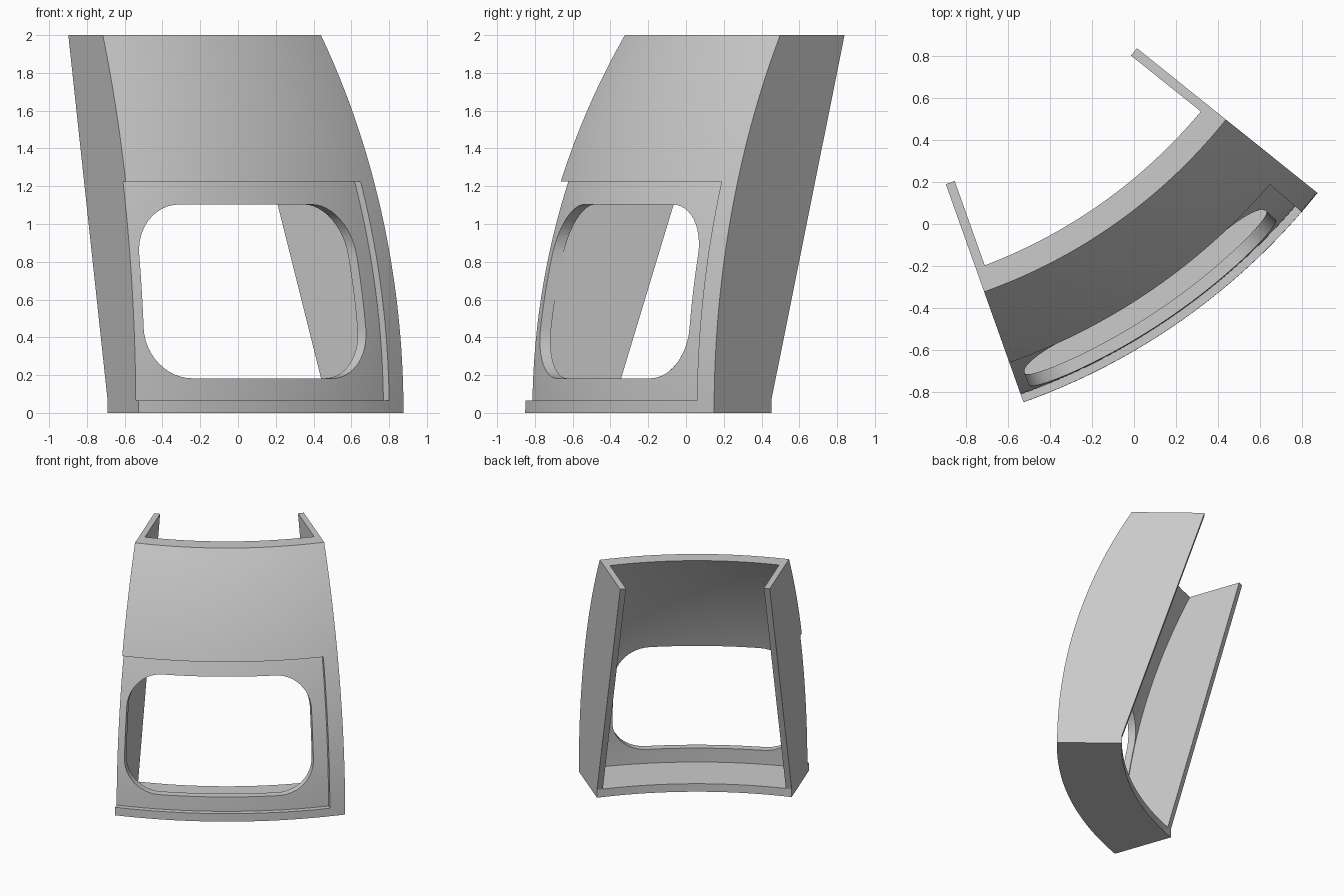
import bpy, bmesh
from math import radians, sin, cos, pi, sqrt
from mathutils import Vector

if "Cube" in bpy.data.objects:
    bpy.data.objects.remove(bpy.data.objects["Cube"])

# The part is a wedge of a domed hull swept around a distant vertical axis
AXIS = Vector((-1.586, 2.121, 0))
LEFT, RIGHT = radians(-70.4), radians(-38.7)
OUTER, SHIFT = 3.851, -0.696      # side curve radius and its radial shift
SHELL, WALL, RECESS = 0.1, 0.045, 0.04
FLOOR, TOP, RECESS_TOP = 0.066, 2.0, 1.226


def hull_radius(z, depth=0.0):
    return SHIFT + sqrt((OUTER - depth) ** 2 - z * z)


def hull_curve(z0, z1, depth=0.0, steps=28):
    heights = [z0 + (z1 - z0) * i / steps for i in range(steps + 1)]
    return [(hull_radius(z, depth), z) for z in heights]


def place(r, angle, z, offset=0.0):
    d = Vector((cos(angle), sin(angle), 0))
    side = Vector((-sin(angle), cos(angle), 0))
    return AXIS + r * d + offset * side + Vector((0, 0, z))


def loft(name, rings):
    """Closed solid through a list of matching point rings."""
    bm = bmesh.new()
    rows = [[bm.verts.new(p) for p in ring] for ring in rings]
    n = len(rows[0])
    for a, b in zip(rows, rows[1:]):
        for i in range(n):
            j = (i + 1) % n
            bm.faces.new((a[i], a[j], b[j], b[i]))
    bm.faces.new(rows[0])
    bm.faces.new(rows[-1])
    bmesh.ops.recalc_face_normals(bm, faces=bm.faces)
    mesh = bpy.data.meshes.new(name)
    bm.to_mesh(mesh)
    bm.free()
    obj = bpy.data.objects.new(name, mesh)
    bpy.context.collection.objects.link(obj)
    return obj


def wedge(name, profile, a0, a1, inset=0.0, steps=36):
    rings = []
    for i in range(steps + 1):
        t = i / steps
        angle = a0 + (a1 - a0) * t
        rings.append([place(r, angle, z, inset * (1 - 2 * t)) for r, z in profile])
    return loft(name, rings)


def cut(obj, cutter):
    cutter.hide_render = True
    mod = obj.modifiers.new("cut", 'BOOLEAN')
    mod.operation = 'DIFFERENCE'
    mod.solver = 'EXACT'
    mod.object = cutter
    bpy.context.view_layer.objects.active = obj
    bpy.ops.object.modifier_apply(modifier=mod.name)
    bpy.data.objects.remove(cutter)


# Solid block: domed front, slanted straight back
body = wedge("window_frame_shell",
             hull_curve(0, TOP) + [(2.05, TOP), (2.67, FLOOR), (2.67, 0)],
             LEFT, RIGHT)

# Hollow behind the shell, leaving two side walls and a floor
cut(body, wedge("cavity_cutter",
                hull_curve(FLOOR, TOP + 0.1, SHELL) + [(1.2, TOP + 0.1), (1.2, FLOOR)],
                LEFT, RIGHT, WALL))

# Shallow recessed panel, open at the left edge
cut(body, wedge("recess_cutter",
                hull_curve(FLOOR, RECESS_TOP, RECESS) + [(3.6, RECESS_TOP), (3.6, FLOOR)],
                LEFT - 0.05, radians(-40.85)))

# Rounded window opening
w0, w1 = radians(-69.4), radians(-42.9)
z0, z1 = 0.183, 1.103
corner, turn = 0.265, 0.265 / 3.03
outline = []
for k, (a, z) in enumerate([(w1 - turn, z1 - corner), (w0 + turn, z1 - corner),
                            (w0 + turn, z0 + corner), (w1 - turn, z0 + corner)]):
    for i in range(13):
        t = (k + i / 12) * pi / 2
        outline.append((a + turn * cos(t), z + corner * sin(t)))
cut(body, loft("window_cutter",
               [[place(r, a, z) for a, z in outline] for r in (2.65, 3.5)]))

# Material and shading
grey = bpy.data.materials.new("plain_grey")
grey.use_nodes = True
colour = (0.6, 0.6, 0.6, 1)
grey.diffuse_color = colour
grey.node_tree.nodes["Principled BSDF"].inputs["Base Color"].default_value = colour
body.data.materials.clear()
body.data.materials.append(grey)
for poly in body.data.polygons:
    poly.material_index = 0

bpy.ops.object.select_all(action='DESELECT')
body.select_set(True)
bpy.context.view_layer.objects.active = body
bpy.ops.object.shade_smooth_by_angle(angle=radians(15))
